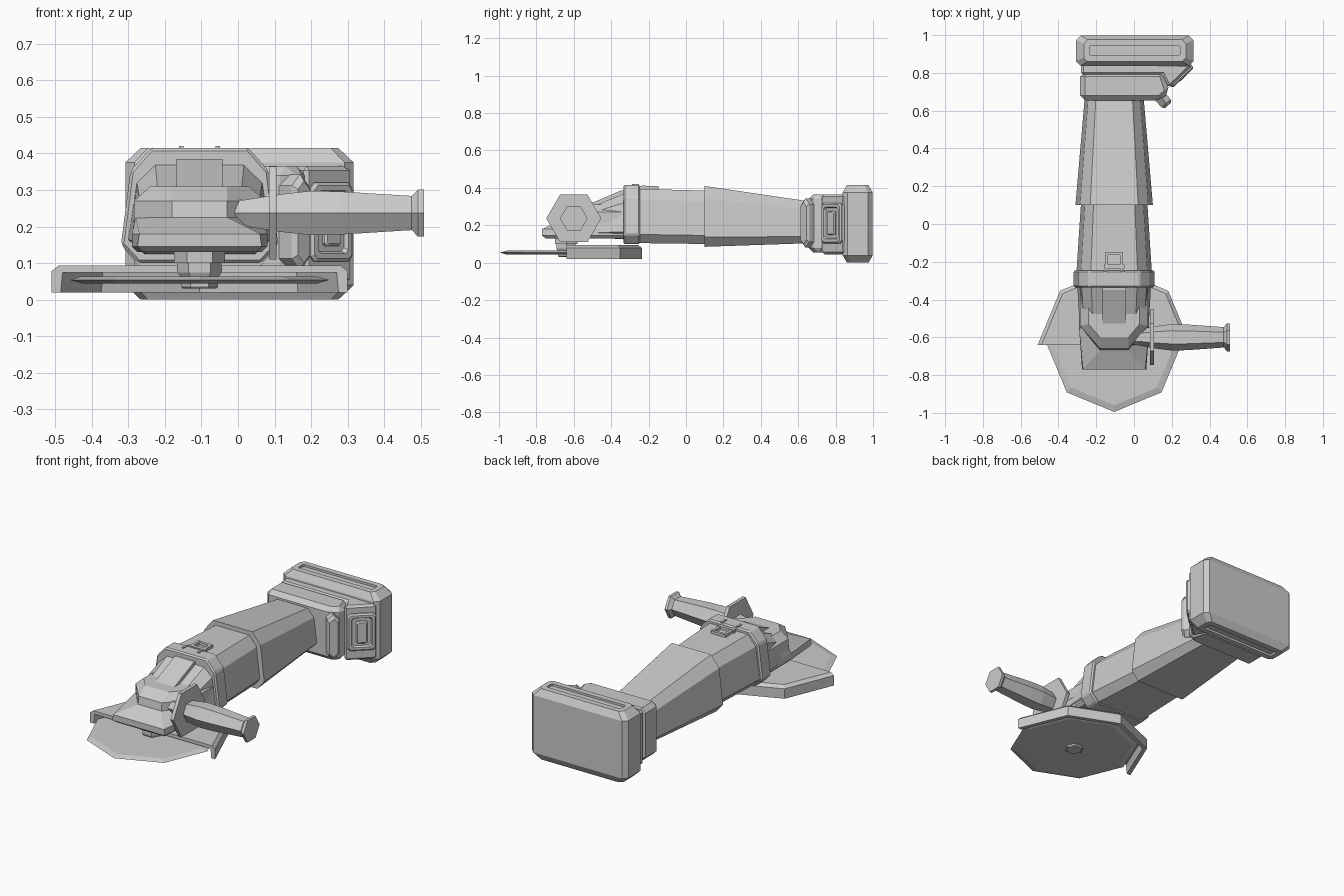
import bpy, bmesh
from math import sin, cos, pi, radians
from mathutils import Vector, Matrix

cube = bpy.data.objects.get("Cube")
if cube:
    bpy.data.objects.remove(cube, do_unlink=True)

grey = bpy.data.materials.new("plain grey")
grey.use_nodes = True
COLOUR = (0.6, 0.6, 0.6, 1)
grey.diffuse_color = COLOUR
grey.node_tree.nodes["Principled BSDF"].inputs["Base Color"].default_value = COLOUR

CX = -0.105          # tool axis
SPIN_Y = -0.64       # spindle position


def loft(name, rings, matrix=Matrix(), bevel=0):
    """Skin equal-length rings of points and cap both ends."""
    bm = bmesh.new()
    loops = [[bm.verts.new(matrix @ Vector(p)) for p in r] for r in rings]
    n = len(loops[0])
    for a, b in zip(loops, loops[1:]):
        for i in range(n):
            j = (i + 1) % n
            bm.faces.new((a[i], a[j], b[j], b[i]))
    bm.faces.new(loops[0][::-1])
    bm.faces.new(loops[-1])
    bmesh.ops.recalc_face_normals(bm, faces=bm.faces)
    mesh = bpy.data.meshes.new(name)
    bm.to_mesh(mesh)
    bm.free()
    mesh.materials.append(grey)
    ob = bpy.data.objects.new(name, mesh)
    bpy.context.collection.objects.link(ob)
    if bevel:
        mod = ob.modifiers.new("Bevel", "BEVEL")
        mod.width, mod.segments = bevel, 1
    return ob


def prism(name, outline, z0, z1, bevel=0):
    return loft(name, [[(x, y, z) for x, y in outline] for z in (z0, z1)], bevel=bevel)


def box(name, x0, x1, y0, y1, z0, z1, bevel=0):
    return prism(name, [(x0, y0), (x1, y0), (x1, y1), (x0, y1)], z0, z1, bevel)


def rect(hx, hy, c, z):
    """Rectangle ring with cut corners."""
    quarter = [(hx, hy - c), (hx - c, hy)]
    pts = quarter + [(-x, y) for x, y in quarter[::-1]]
    return [(x, y, z) for x, y in pts + [(-x, -y) for x, y in pts]]


def turned(name, sides, profile, matrix, phase=0):
    """Faceted turned part from (radius, height) pairs."""
    angles = [phase + 2 * pi * k / sides for k in range(sides)]
    return loft(name, [[(r * cos(a), r * sin(a), h) for a in angles]
                       for r, h in profile], matrix)


def body_ring(y, w, zb, zt):
    """Body section, wider towards the bottom."""
    h = zt - zb
    half = [(0.78 * w, zb), (w, zb + 0.16 * h), (0.88 * w, zb + 0.8 * h), (0.62 * w, zt)]
    half += [(-x, z) for x, z in half[::-1]]
    return [(CX + x, y, z) for x, z in half]


# Body: rear grip, motor housing and collar
loft("rear_grip", [body_ring(0.68, 0.155, 0.105, 0.325),
                   body_ring(0.1, 0.205, 0.085, 0.41)])
loft("motor_housing", [body_ring(0.12, 0.175, 0.10, 0.385),
                       body_ring(-0.26, 0.2, 0.105, 0.395)])
loft("collar", [body_ring(-0.245, 0.215, 0.10, 0.415),
                body_ring(-0.335, 0.215, 0.10, 0.415)], bevel=0.008)


# Gear head, stacked outlines
def head_ring(z, w, ym, wf, yf):
    half = [(w, -0.32), (w, ym), (wf, yf)]
    return [(CX + x, y, z) for x, y in half + [(-x, y) for x, y in half[::-1]]]


loft("gear_flange", [head_ring(0.13, 0.17, -0.56, 0.155, -0.75),
                     head_ring(0.145, 0.185, -0.56, 0.17, -0.77),
                     head_ring(0.18, 0.185, -0.56, 0.165, -0.77),
                     head_ring(0.225, 0.175, -0.54, 0.075, -0.67)])
loft("gear_head", [head_ring(0.21, 0.18, -0.54, 0.075, -0.67),
                   head_ring(0.27, 0.18, -0.54, 0.075, -0.66),
                   head_ring(0.31, 0.135, -0.53, 0.075, -0.6)])
# Sloping shoulder and central ramp
ramp = [(-0.32, 0.25), (-0.32, 0.385), (-0.35, 0.385), (-0.55, 0.3), (-0.55, 0.25)]
loft("head_ramp", [[(CX + x, y, z) for y, z in ramp] for x in (-0.063, 0.063)])
loft("head_shoulder", [body_ring(-0.33, 0.195, 0.125, 0.37),
                       body_ring(-0.5, 0.185, 0.135, 0.3)])

# Latch on top of the housing
for side in (-1, 1):
    x = CX + side * 0.04
    box("latch_arm", x - 0.008, x + 0.008, -0.27, -0.15, 0.38, 0.41)
box("latch_bar", CX - 0.048, CX + 0.048, -0.165, -0.148, 0.38, 0.408)
box("latch_bridge", CX - 0.055, CX + 0.055, -0.235, -0.215, 0.38, 0.412)
for x in (-0.05, 0.05):
    box("collar_lug", CX + x - 0.006, CX + x + 0.006, -0.29, -0.25, 0.40, 0.42)

# Spindle, cutting disc and clamping nut
spin = Matrix.Translation((CX, SPIN_Y, 0))
turned("spindle", 6, [(0.045, 0.05), (0.06, 0.075), (0.06, 0.1), (0.07, 0.1), (0.07, 0.14)], spin)
turned("cutting_disc", 8, [(0.32, 0.044), (0.355, 0.054), (0.32, 0.064)], spin)
turned("clamp_nut", 6, [(0.045, 0.03), (0.05, 0.035), (0.05, 0.05)], spin)

# Half octagon guard, open at the front and below
shell = [(0.405, 0.02), (0.405, 0.078), (0.385, 0.094), (0.03, 0.094),
         (0.03, 0.075), (0.375, 0.075), (0.38, 0.02)]
loft("disc_guard", [[(r * cos(k * pi / 4), r * sin(k * pi / 4), z) for r, z in shell]
                    for k in range(5)], spin)

# Side handle with its hexagonal plate, turned about the x axis
side_axis = Matrix.Translation((0, -0.6, 0.237)) @ Matrix.Rotation(pi / 2, 4, "Y")
turned("hand_plate", 6, [(0.147, 0.085), (0.147, 0.105)], side_axis, pi / 2)
turned("side_handle", 6, [(0.035, -0.1), (0.042, 0.02), (0.06, 0.12), (0.07, 0.2),
                          (0.068, 0.28), (0.054, 0.475), (0.074, 0.492),
                          (0.074, 0.508)], side_axis, pi / 2)

# Battery mount
prism("mount_neck", [(-0.285, 0.655), (0.14, 0.655), (0.19, 0.7), (0.155, 0.805),
                     (-0.285, 0.805)], 0.055, 0.365, 0.025)
prism("mount_base", [(-0.28, 0.79), (0.15, 0.79), (0.185, 0.72), (0.315, 0.845),
                     (-0.28, 0.86)], 0.045, 0.365, 0.012)

# Slanted control panel with raised frame and button
panel = (Matrix.Translation((0.25, 0.785, 0.212)) @ Matrix.Rotation(radians(43), 4, "Z")
         @ Matrix.Rotation(pi / 2, 4, "X"))
loft("panel_frame", [rect(0.078, 0.108, 0.015, -0.03), rect(0.078, 0.108, 0.015, 0.008),
                     rect(0.07, 0.1, 0.012, 0.016), rect(0.056, 0.086, 0.01, 0.016),
                     rect(0.05, 0.08, 0.01, 0.004)], panel)
loft("panel_button", [rect(0.03, 0.065, 0.006, 0), rect(0.03, 0.065, 0.006, 0.012),
                      rect(0.024, 0.058, 0.006, 0.018)], panel)
# Lever beside the panel
lever = (Matrix.Translation((0.16, 0.65, 0.212)) @ Matrix.Rotation(radians(43), 4, "Z")
         @ Matrix.Rotation(pi / 2, 4, "X"))
loft("lever", [rect(0.032, 0.13, 0.03, -0.05), rect(0.032, 0.13, 0.03, 0.015),
               rect(0.022, 0.11, 0.02, 0.03)], lever)

# Battery block with a recessed slot above and below
levels = [(0.24, 0.025, 0.006, 0.195), (0.24, 0.025, 0.006, 0.2075),
          (0.27, 0.058, 0.02, 0.2075), (0.312, 0.08, 0.025, 0.168)]
rings = [rect(hx, hy, c, z) for hx, hy, c, z in levels]
rings += [rect(hx, hy, c, -z) for hx, hy, c, z in levels[::-1]]
loft("battery", rings, Matrix.Translation((0.004, 0.918, 0.2075)))
